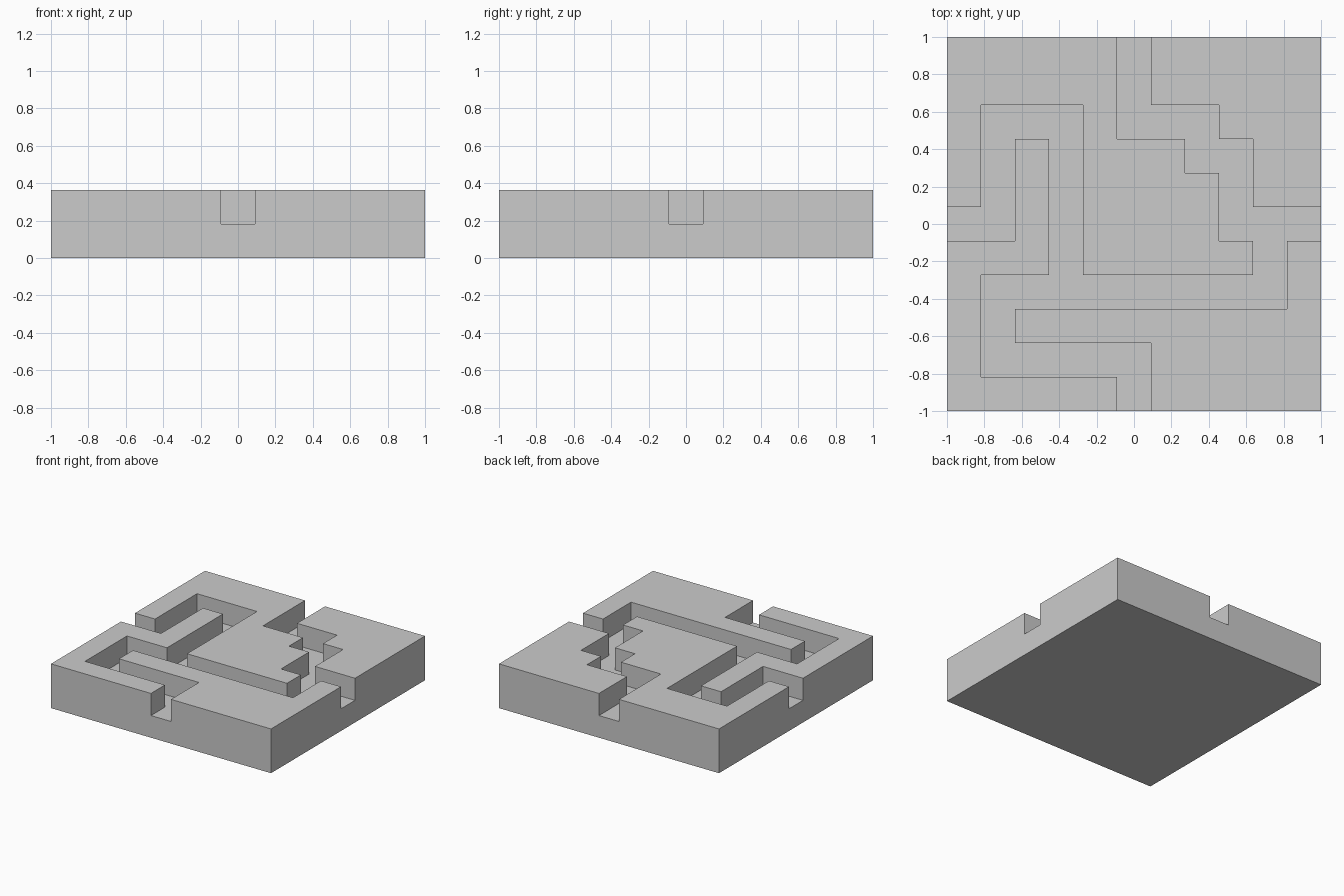
import bpy, bmesh
from mathutils import Vector

if "Cube" in bpy.data.objects:
    bpy.data.objects.remove(bpy.data.objects["Cube"])

N = 11                 # cells per side
U = 2 / N              # cell size, groove width and depth

# groove runs, as corner cells (column, row) on the 11 x 11 layout
RUNS = [
    [(5, 10), (5, 8), (7, 8), (7, 7), (8, 7), (8, 5), (10, 5)],
    [(9, 5), (9, 3), (1, 3), (1, 1), (5, 1), (5, 0)],
    [(3, 3), (3, 8), (1, 8), (1, 5), (0, 5)],
]

groove = set()
for run in RUNS:
    for (x0, y0), (x1, y1) in zip(run, run[1:]):
        for x in range(min(x0, x1), max(x0, x1) + 1):
            for y in range(min(y0, y1), max(y0, y1) + 1):
                groove.add((x, y))

# lower slab, cut into cells
bm = bmesh.new()
bmesh.ops.create_cube(bm, size=1)
bmesh.ops.scale(bm, vec=(2, 2, U), verts=bm.verts)
bmesh.ops.translate(bm, vec=(0, 0, U / 2), verts=bm.verts)
for axis in (Vector((1, 0, 0)), Vector((0, 1, 0))):
    for i in range(1, N):
        bmesh.ops.bisect_plane(bm, geom=bm.verts[:] + bm.edges[:] + bm.faces[:],
                               plane_co=axis * (-1 + i * U), plane_no=axis)


def cell(face):
    c = face.calc_center_median()
    return int((c.x + 1) / U), int((c.y + 1) / U)


# raise every cell outside the groove
bm.normal_update()
raised = [f for f in bm.faces if f.normal.z > 0.9 and cell(f) not in groove]
ext = bmesh.ops.extrude_face_region(bm, geom=raised)["geom"]
bmesh.ops.translate(bm, vec=(0, 0, U),
                    verts=[v for v in ext if isinstance(v, bmesh.types.BMVert)])

# merge flat areas into single faces
bmesh.ops.dissolve_limit(bm, angle_limit=0.01, verts=bm.verts, edges=bm.edges)
bmesh.ops.recalc_face_normals(bm, faces=bm.faces)

mesh = bpy.data.meshes.new("grooved_tile")
bm.to_mesh(mesh)
bm.free()
bpy.context.collection.objects.link(bpy.data.objects.new("grooved_tile", mesh))
